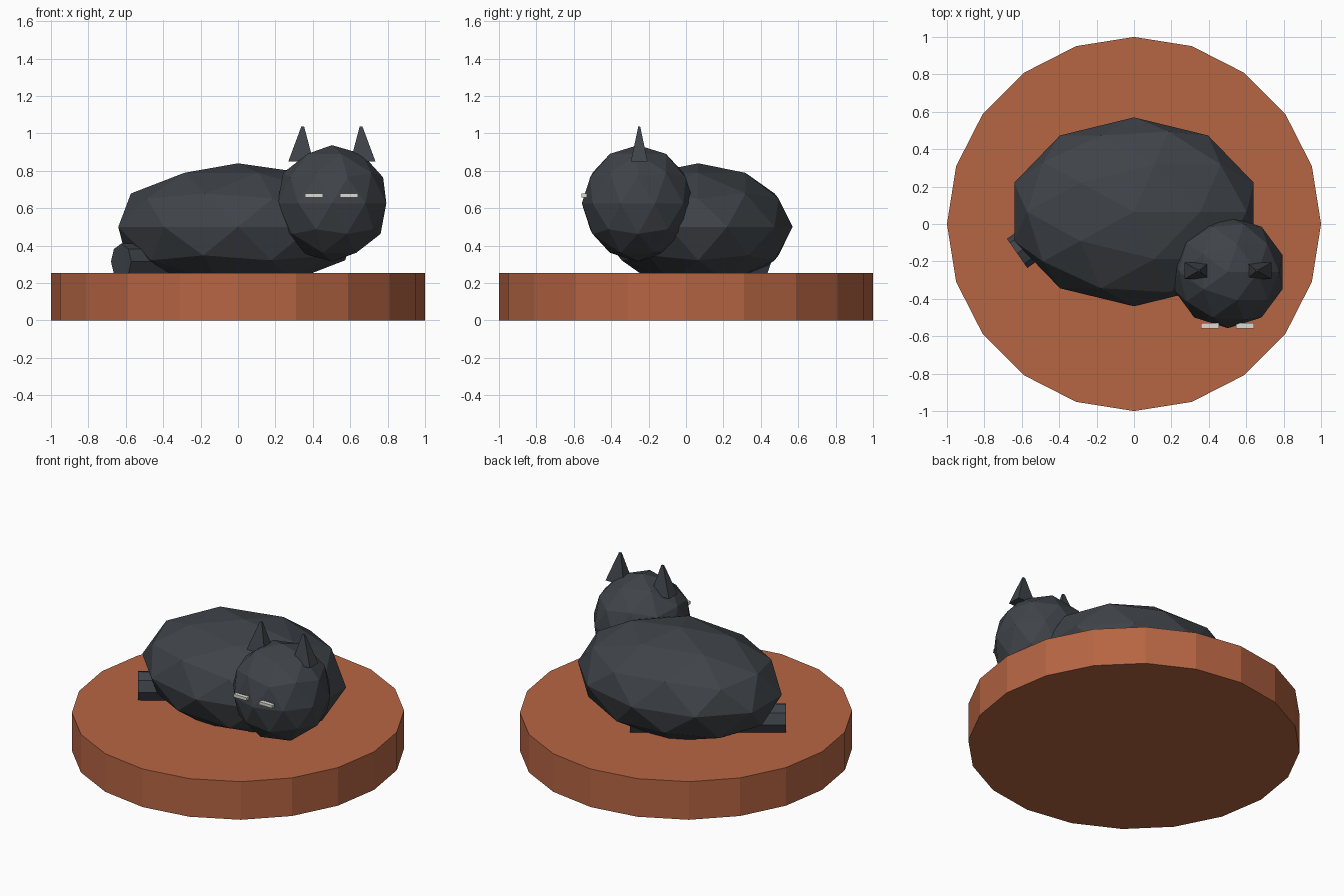
import bpy, math
from mathutils import Vector

if "Cube" in bpy.data.objects:
    bpy.data.objects.remove(bpy.data.objects["Cube"])


def material(name, rgb):
    m = bpy.data.materials.new(name)
    m.diffuse_color = (*rgb, 1)
    m.use_nodes = True
    m.node_tree.nodes["Principled BSDF"].inputs["Base Color"].default_value = m.diffuse_color
    return m


clay = material("terracotta", (0.47, 0.13, 0.056))
fur = material("charcoal", (0.050, 0.057, 0.066))
pale = material("pale grey", (0.72, 0.72, 0.67))


def finish(name, mat):
    ob = bpy.context.object
    ob.name = name
    ob.data.materials.append(mat)
    return ob


def ball(name, loc, scale):
    bpy.ops.mesh.primitive_ico_sphere_add(subdivisions=2, radius=1, location=loc)
    bpy.context.object.scale = scale
    return finish(name, fur)


# Round cushion
bpy.ops.mesh.primitive_cylinder_add(vertices=20, radius=1, depth=0.253, location=(0, 0, 0.1265))
finish("cushion", clay)

# Body and head
ball("body", (0, 0.065, 0.5), (0.673, 0.505, 0.34))
HEAD_X = 0.502
ball("head", (HEAD_X, -0.257, 0.626), (0.306, 0.3, 0.311))

# Tail: an eight-sided bar tucked under the body
start, end = Vector((0.146, 0.379, 0.315)), Vector((-0.625, -0.157, 0.315))
axis = end - start
bpy.ops.mesh.primitive_cylinder_add(vertices=8, radius=0.095, depth=axis.length,
                                    location=(start + end) / 2,
                                    rotation=(0, math.pi / 2, math.atan2(axis.y, axis.x)))
finish("tail", fur)

for side, label in ((-1, "left"), (1, "right")):
    # Ear: slim pyramid with the tip leaning slightly inward
    bpy.ops.mesh.primitive_cone_add(vertices=4, radius1=math.sqrt(0.5), radius2=0.08, depth=1,
                                    location=(HEAD_X + side * 0.166, -0.25, 0.943))
    ear = finish(label + "_ear", fur)
    for v in ear.data.vertices:
        x, y, z = v.co
        a = math.pi / 4
        v.co = ((x * math.cos(a) - y * math.sin(a)) * 0.134 - side * (z + 0.5) * 0.01,
                (x * math.sin(a) + y * math.cos(a)) * 0.09, z * 0.187)

    # Closed eye
    bpy.ops.mesh.primitive_cube_add(size=1, location=(0.5 + side * 0.094, -0.544, 0.668))
    bpy.context.object.scale = (0.095, 0.027, 0.02)
    finish(label + "_eye", pale)
